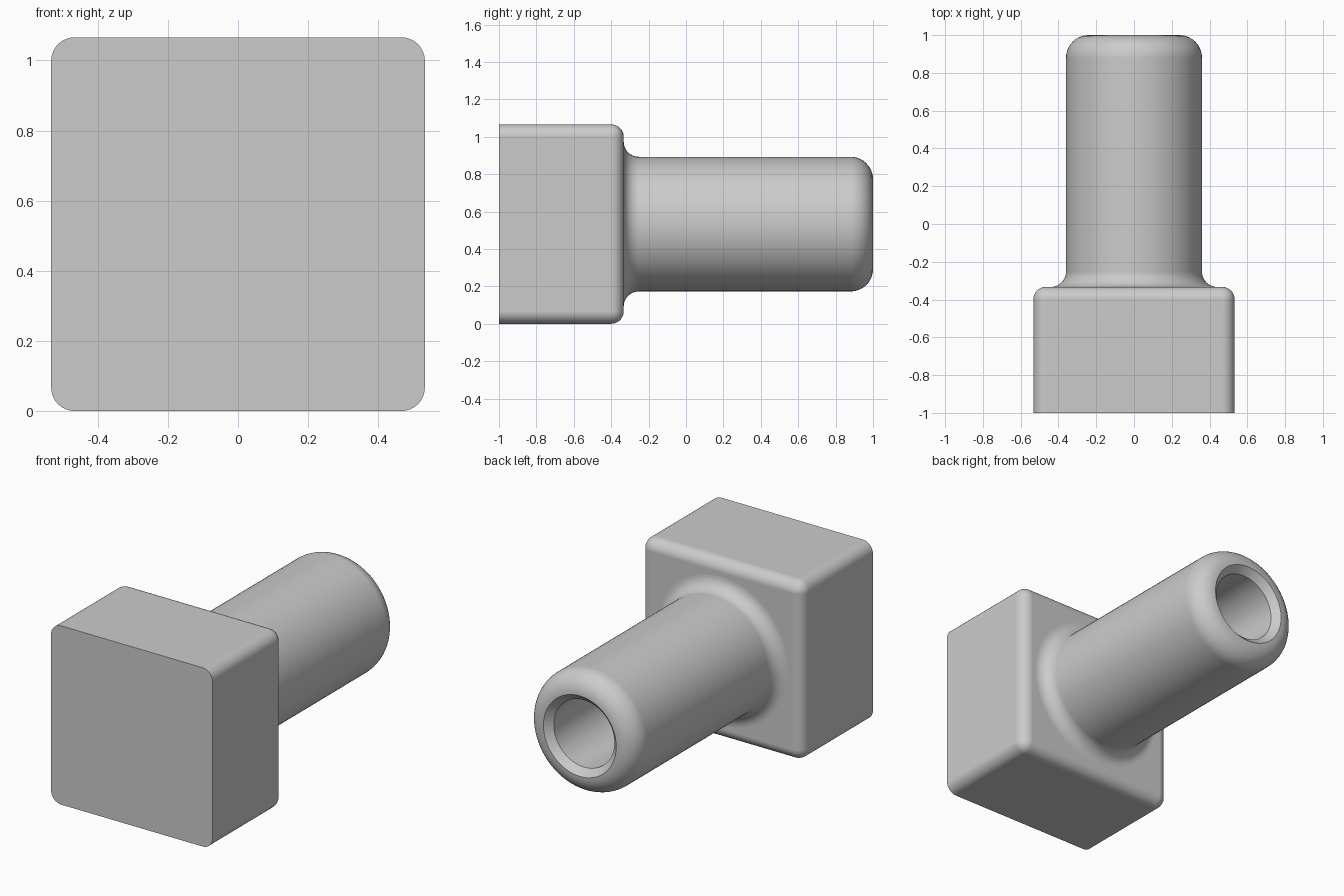
import bpy, bmesh, math
from mathutils import Vector, Matrix

cube = bpy.data.objects.get("Cube")
if cube:
    bpy.data.objects.remove(cube, do_unlink=True)

# Dimensions
SIDE, MID = 1.066, 0.533
BLOCK_FRONT, BLOCK_BACK, BLOCK_R = -1.0, -0.333, 0.067
STEM_R, STEM_END, FILLET_R, ROUND_R = 0.36, 1.0, 0.08, 0.12
BORE_R, CHAMFER = 0.2, 0.04

grey = bpy.data.materials.new("plain grey")
grey.use_nodes = True
colour = (0.6, 0.6, 0.6, 1)
grey.diffuse_color = colour
grey.node_tree.nodes["Principled BSDF"].inputs["Base Color"].default_value = colour


def finish(name, bm):
    """Turn a bmesh into a smooth-shaded object with crisp hard edges."""
    bmesh.ops.recalc_face_normals(bm, faces=bm.faces)
    mesh = bpy.data.meshes.new(name)
    bm.to_mesh(mesh)
    bm.free()
    mesh.materials.append(grey)
    obj = bpy.data.objects.new(name, mesh)
    bpy.context.collection.objects.link(obj)
    bpy.ops.object.select_all(action='DESELECT')
    obj.select_set(True)
    bpy.context.view_layer.objects.active = obj
    bpy.ops.object.shade_smooth_by_angle(angle=math.radians(30))
    weighted = obj.modifiers.new("flat face normals", 'WEIGHTED_NORMAL')
    weighted.keep_sharp = True
    return obj


def arc(radius, y, r, start, end, steps=10):
    """Points (radius, y) along a circular arc, angles in degrees."""
    angles = [math.radians(start + (end - start) * i / steps) for i in range(steps + 1)]
    return [(radius + r * math.cos(a), y + r * math.sin(a)) for a in angles]


# Square block: every edge rounded except those around the flat front
bm = bmesh.new()
depth = BLOCK_BACK - BLOCK_FRONT
place = Matrix.Translation((0, BLOCK_FRONT + depth / 2, MID))
bmesh.ops.create_cube(bm, size=1, matrix=place @ Matrix.Diagonal((SIDE, depth, SIDE, 1)))
rounded = [e for e in bm.edges if any(v.co.y > BLOCK_FRONT + 0.01 for v in e.verts)]
bmesh.ops.bevel(bm, geom=rounded, offset=BLOCK_R, offset_type='OFFSET',
                segments=8, profile=0.5, affect='EDGES', clamp_overlap=True)
finish("block", bm)

# Hollow stem: flared root, rounded end, chamfered mouth, bore down to the block
profile = arc(STEM_R + FILLET_R, BLOCK_BACK + FILLET_R, FILLET_R, 270, 180)
profile += arc(STEM_R - ROUND_R, STEM_END - ROUND_R, ROUND_R, 0, 90)
profile += [(BORE_R, STEM_END - CHAMFER), (BORE_R, BLOCK_BACK)]
bm = bmesh.new()
points = [bm.verts.new((r, y, MID)) for r, y in profile]
edges = [bm.edges.new(pair) for pair in zip(points, points[1:])]
bmesh.ops.spin(bm, geom=points + edges, cent=Vector((0, 0, MID)), axis=Vector((0, 1, 0)),
               angle=math.tau, steps=96, use_merge=True)
bmesh.ops.remove_doubles(bm, verts=bm.verts, dist=0.0001)
finish("hollow_stem", bm)
